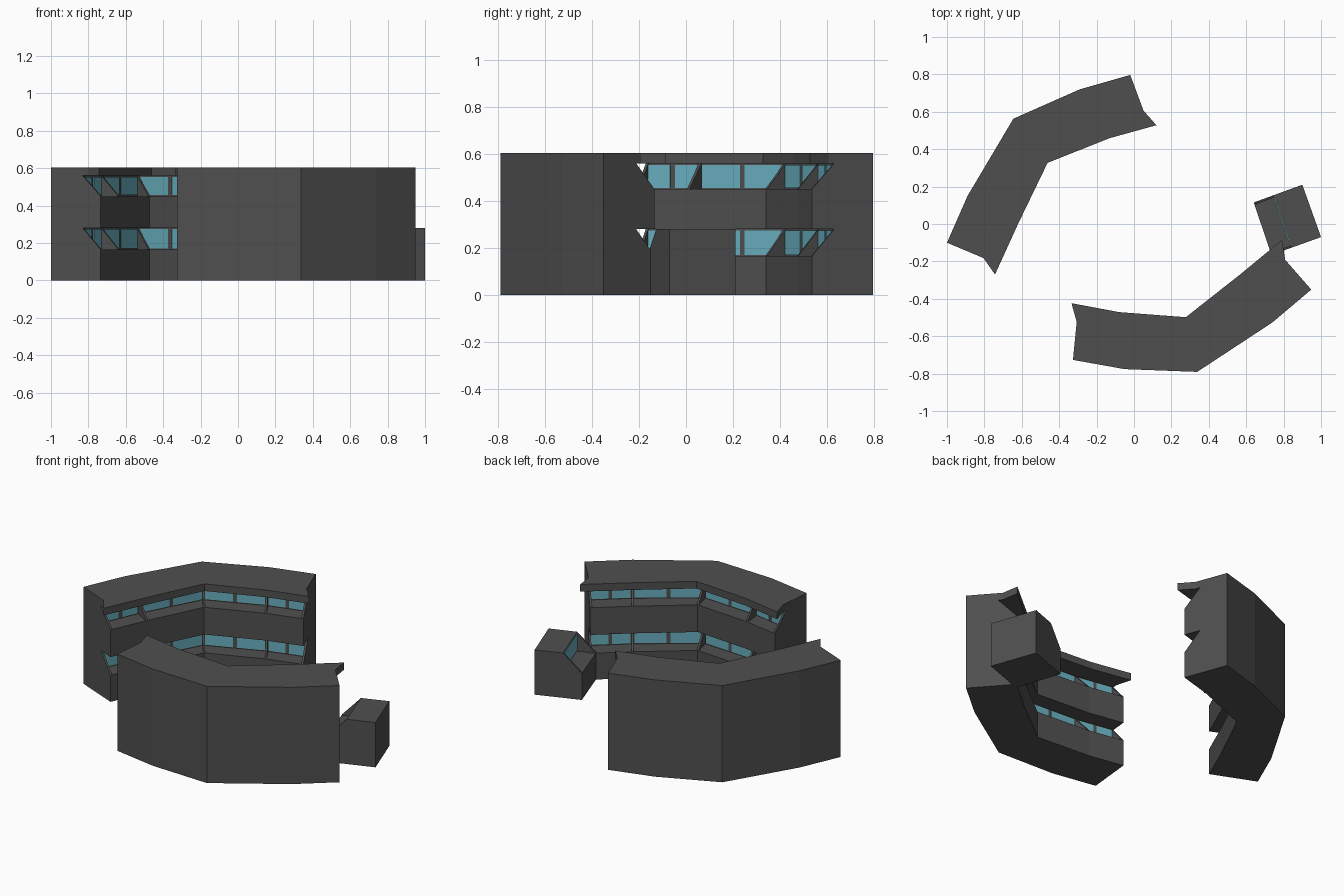
import bpy, bmesh, math
from mathutils import Vector, Matrix

if "Cube" in bpy.data.objects:
    bpy.data.objects.remove(bpy.data.objects["Cube"])


def material(name, rgb):
    m = bpy.data.materials.new(name)
    m.diffuse_color = (*rgb, 1)
    m.use_nodes = True
    m.node_tree.nodes["Principled BSDF"].inputs["Base Color"].default_value = m.diffuse_color
    return m


GREY = material("dark concrete", (0.078, 0.078, 0.078))
GLASS = material("blue glass", (0.14, 0.43, 0.52))
Z = Vector((0, 0, 1))


def add_prism(bm, base, shift):
    """Extrude a polygon of 3D points along a vector."""
    low = [bm.verts.new(p) for p in base]
    high = [bm.verts.new(p + shift) for p in base]
    bm.faces.new(low)
    bm.faces.new(high[::-1])
    n = len(base)
    for i in range(n):
        bm.faces.new((low[i], high[i], high[(i + 1) % n], low[(i + 1) % n]))


def finish(bm, name, mat):
    bmesh.ops.recalc_face_normals(bm, faces=bm.faces)
    mesh = bpy.data.meshes.new(name)
    bm.to_mesh(mesh)
    bm.free()
    mesh.materials.append(mat)
    ob = bpy.data.objects.new(name, mesh)
    bpy.context.collection.objects.link(ob)
    return ob


def block(name, plan, z0, z1):
    bm = bmesh.new()
    add_prism(bm, [p + Z * z0 for p in plan], Z * (z1 - z0))
    return finish(bm, name, GREY)


def pts(pairs):
    return [Vector((x, y, 0)) for x, y in pairs]


def blend(a, b, t):
    return [p.lerp(q, t) for p, q in zip(a, b)]


def fins(name, back, front, z0, z1, thick=0.012):
    """Triangular brackets standing on the sill at every joint."""
    bm = bmesh.new()
    last = len(back) - 1
    for i, (b, f) in enumerate(zip(back, front)):
        along = back[min(i + 1, last)] - back[max(i - 1, 0)]
        step = along.normalized() * thick
        start = Vector() if i == 0 else (-step if i == last else -step / 2)
        tri = [b + Z * z0, f + Z * z0, b + Z * z1]
        add_prism(bm, [p + start for p in tri], step)
    return finish(bm, name, GREY)


def panes(name, line, inward, z0, z1, count=2):
    """Thin glass plates on each facade segment."""
    bm = bmesh.new()
    for a, b in zip(line, line[1:]):
        d = (b - a).normalized()
        n = Vector((d.y, -d.x, 0))
        if n.dot(inward) < 0:
            n.negate()
        w = (b - a).length / count
        for k in range(count):
            s = a + d * (k * w + 0.011)
            e = a + d * ((k + 1) * w - 0.011)
            quad = [s + Z * (z0 + 0.006), e + Z * (z0 + 0.006),
                    e + Z * (z1 - 0.006), s + Z * (z1 - 0.006)]
            add_prism(bm, quad, n * 0.004)
    return finish(bm, name, GLASS)


# Plan of one bent wing: outer wall and courtyard edge
outer = pts([(-1, -.1), (-.89, .15), (-.645, .563), (-.29, .72), (-.02, .797)])
inner = pts([(-.717, -.219), (-.62, 0), (-.462, .327), (-.13, .459), (.083, .52)])
glass_line = blend(outer, inner, 0.6)
front_line = blend(outer, inner, 0.94)
kink = blend(outer, inner, 0.69)
roof_edge = pts([(-.743, -.27)]) + inner[1:4] + pts([(.12, .528)])
facing = Vector((0.8, -0.6, 0))

wing = [
    block("wing_core", outer + glass_line[::-1], 0, 0.565),
    block("wing_roof", outer + [kink[-1]] + roof_edge[::-1] + [kink[0]], 0.56, 0.605),
    block("ground_parapet", glass_line + front_line[::-1], 0, 0.165),
    block("upper_parapet", glass_line + front_line[::-1], 0.28, 0.45),
]
for level, z0, z1 in (("ground", 0.165, 0.28), ("upper", 0.45, 0.56)):
    wing.append(fins(level + "_fins", glass_line, front_line, z0, z1))
    wing.append(panes(level + "_windows", glass_line, facing, z0, z1))

# Second wing: the same meshes turned around the courtyard
turn = (Matrix.Translation((0.31, -0.54, 0))
        @ Matrix.Rotation(math.radians(153.97), 4, 'Z')
        @ Matrix.Translation((0.51, -0.35, 0)))
for ob in wing:
    twin = ob.copy()
    twin.name = "south_" + ob.name
    twin.matrix_world = turn
    bpy.context.collection.objects.link(twin)

# Small detached pavilion
back = pts([(.90, .21), (1.0, -.07)])
front = pts([(.64, .115), (.735, -.165)])
mid = blend(back, front, 0.6)
block("pavilion_core", back + mid[::-1], 0, 0.28)
block("pavilion_parapet", mid + front[::-1], 0, 0.165)
fins("pavilion_fins", mid, front, 0.165, 0.28)
panes("pavilion_window", mid, Vector((-1, -.3, 0)), 0.165, 0.28, 1)
